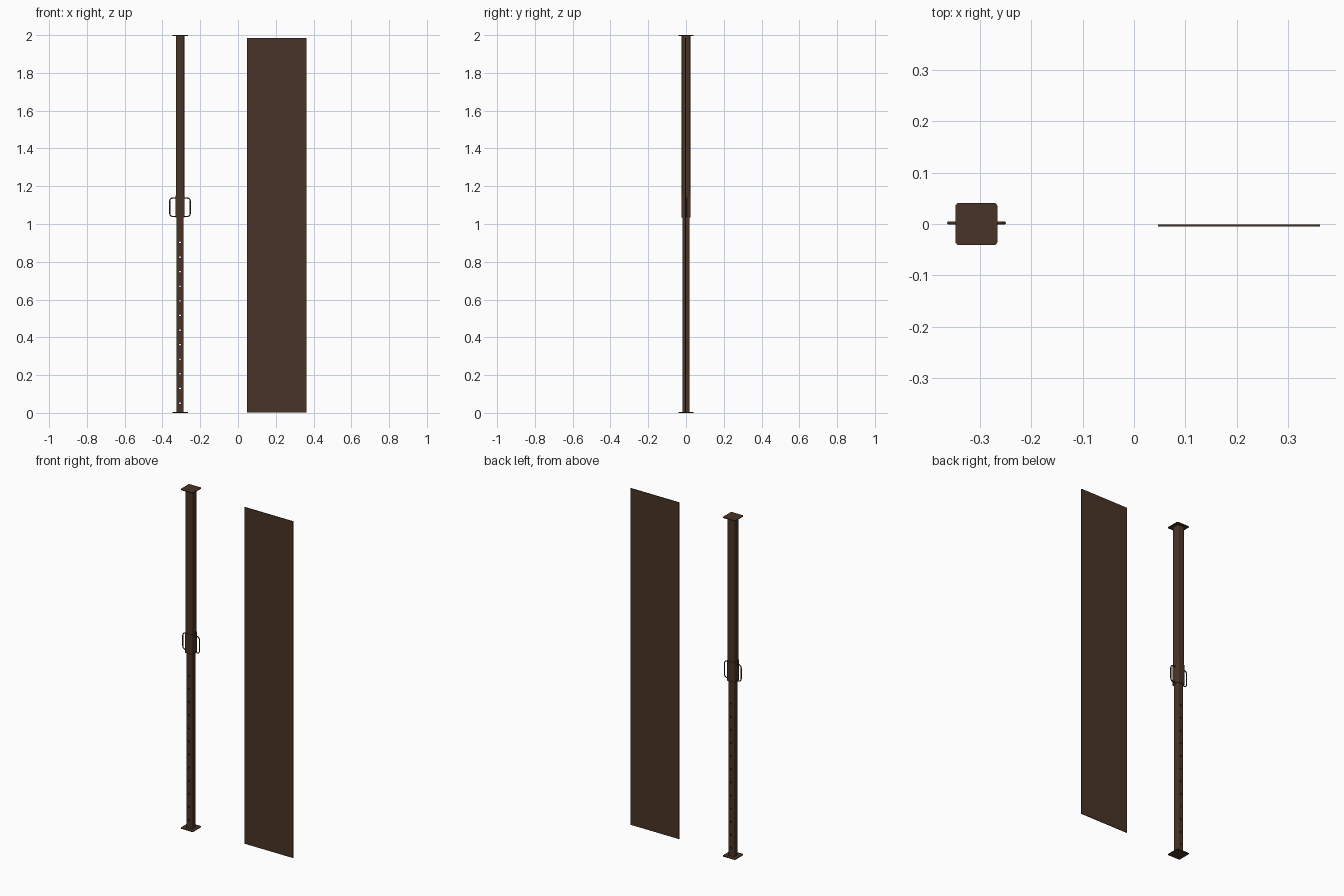
import bpy, bmesh, math
from mathutils import Vector

if "Cube" in bpy.data.objects:
    bpy.data.objects.remove(bpy.data.objects["Cube"])

PX = -0.307  # prop axis in x

mat = bpy.data.materials.new("dark_brown_steel")
mat.diffuse_color = (0.065, 0.034, 0.019, 1)
mat.use_nodes = True
mat.node_tree.nodes["Principled BSDF"].inputs["Base Color"].default_value = mat.diffuse_color


def finish(name, bm):
    bmesh.ops.recalc_face_normals(bm, faces=bm.faces)
    me = bpy.data.meshes.new(name)
    bm.to_mesh(me)
    bm.free()
    ob = bpy.data.objects.new(name, me)
    bpy.context.collection.objects.link(ob)
    me.materials.append(mat)
    return ob


def smooth(ob):
    bpy.ops.object.select_all(action='DESELECT')
    ob.select_set(True)
    bpy.context.view_layer.objects.active = ob
    bpy.ops.object.shade_smooth_by_angle(angle=math.radians(35))


def rounded(w, r, n=4):
    pts = []
    for k, (sx, sy) in enumerate([(1, 1), (-1, 1), (-1, -1), (1, -1)]):
        for i in range(n + 1):
            a = math.pi / 2 * (k + i / n)
            pts.append((sx * (w / 2 - r) + r * math.cos(a),
                        sy * (w / 2 - r) + r * math.sin(a)))
    return pts


def square_part(name, w, r, z0, z1, wall=None):
    """Rounded-square plate, or hollow tube when wall is given."""
    bm = bmesh.new()

    def ring(width, rad, z):
        return [bm.verts.new((PX + x, y, z)) for x, y in rounded(width, rad)]

    rings = [ring(w, r, z0), ring(w, r, z1)]
    if wall:
        wi, ri = w - 2 * wall, max(r - wall, 0.001)
        rings += [ring(wi, ri, z1), ring(wi, ri, z0)]
        rings.append(rings[0])
    else:
        bm.faces.new(rings[0])
        bm.faces.new(rings[1])
    n = len(rings[0])
    for a, b in zip(rings, rings[1:]):
        for i in range(n):
            j = (i + 1) % n
            bm.faces.new((a[i], a[j], b[j], b[i]))
    return finish(name, bm)


# End plates
for name, z in (("base_plate", 0.0), ("top_plate", 1.996)):
    smooth(square_part(name, 0.082, 0.007, z, z + 0.004))

# Telescoping tubes and locking collar
inner = square_part("inner_tube", 0.038, 0.005, 0.003, 1.16, 0.003)
smooth(square_part("outer_tube", 0.045, 0.006, 1.04, 1.997, 0.003))
smooth(square_part("collar", 0.050, 0.007, 1.035, 1.152, 0.003))

# Row of pin holes through the inner tube
bm = bmesh.new()
for i in range(13):
    r = bmesh.ops.create_cone(bm, cap_ends=True, segments=12, radius1=0.0045,
                              radius2=0.0045, depth=0.08)
    for v in r["verts"]:
        v.co = Vector((PX + v.co.x, v.co.z, 0.052 + i * 0.0773 + v.co.y))
holes = finish("hole_cutter", bm)
holes.hide_render = True
holes.hide_viewport = True
mod = inner.modifiers.new("holes", 'BOOLEAN')
mod.object = holes
mod.solver = 'EXACT'
bpy.context.view_layer.objects.active = inner
inner.select_set(True)
bpy.ops.object.modifier_apply(modifier="holes")
bpy.data.objects.remove(holes)
smooth(inner)

# Bent rod handles on both sides of the collar
for side, name in ((-1, "left_handle"), (1, "right_handle")):
    xi, xo, z0, z1, r = 0.022, 0.0545, 1.040, 1.137, 0.016
    path = [(xi, z0)]
    for cz, a0 in ((z0 + r, -90), (z1 - r, 0)):
        for i in range(6):
            a = math.radians(a0 + 18 * i)
            path.append((xo - r + r * math.cos(a), cz + r * math.sin(a)))
    path.append((xi, z1))
    cu = bpy.data.curves.new(name, 'CURVE')
    cu.dimensions = '3D'
    cu.bevel_depth = 0.003
    cu.bevel_resolution = 2
    cu.use_fill_caps = True
    sp = cu.splines.new('POLY')
    sp.points.add(len(path) - 1)
    for p, (x, z) in zip(sp.points, path):
        p.co = (PX + side * x, 0.002, z, 1)
    cu.materials.append(mat)
    bpy.context.collection.objects.link(bpy.data.objects.new(name, cu))

# Flat sheet panel standing beside the prop
bm = bmesh.new()
bmesh.ops.create_cube(bm, size=1)
for v in bm.verts:
    v.co = Vector((0.2045 + v.co.x * 0.315, -0.003 + v.co.y * 0.004,
                   0.994 + v.co.z * 1.984))
finish("panel", bm)
